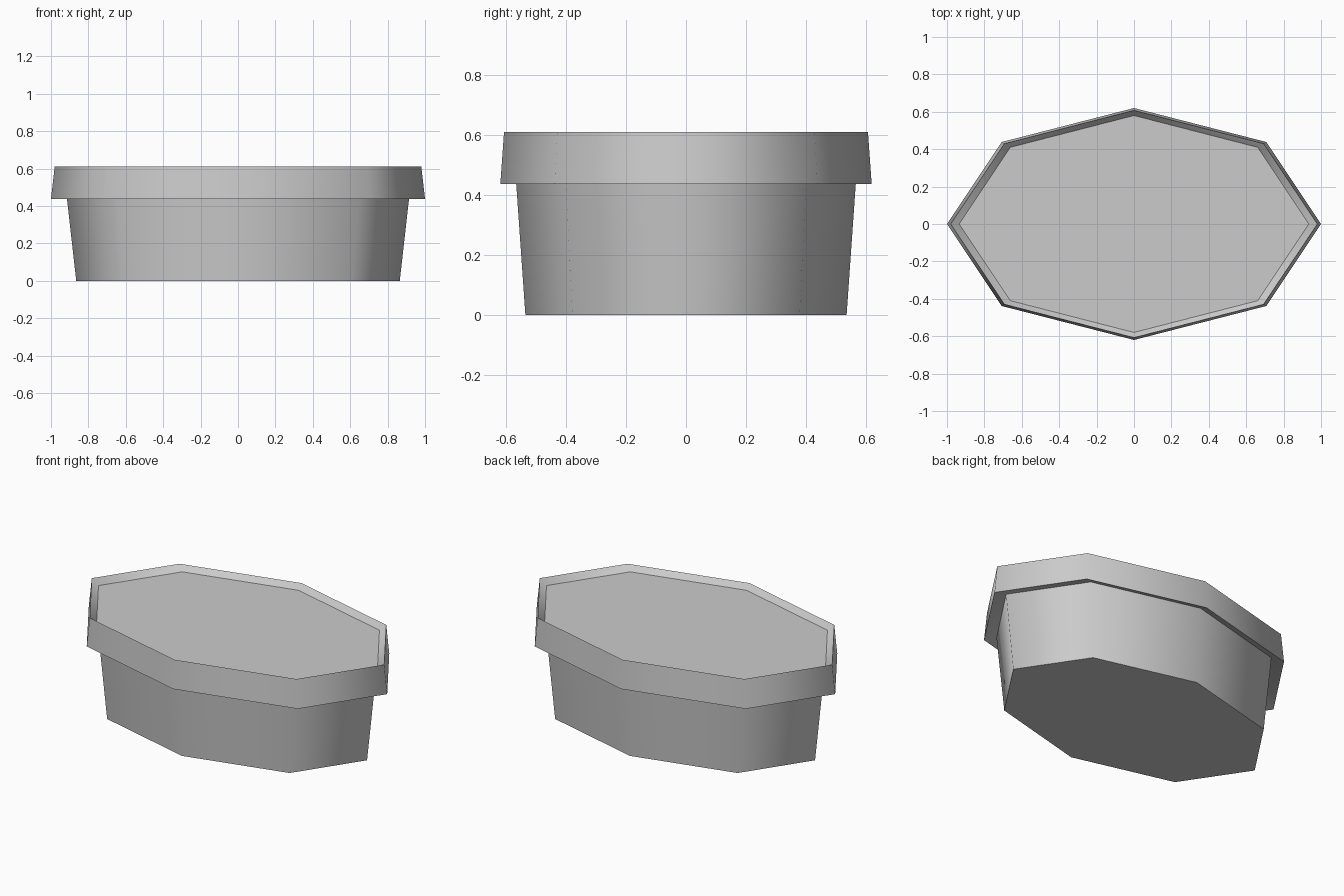
import bpy, bmesh
from math import cos, sin, pi

cube = bpy.data.objects.get("Cube")
if cube:
    bpy.data.objects.remove(cube, do_unlink=True)

SIDES = 8
DEPTH = 0.62  # y squash of the octagon

grey = bpy.data.materials.new("light_grey")
grey.use_nodes = True
colour = (0.6, 0.6, 0.6, 1)
grey.diffuse_color = colour
bsdf = next(n for n in grey.node_tree.nodes if n.type == "BSDF_PRINCIPLED")
bsdf.inputs["Base Color"].default_value = colour


def octagon_solid(name, profile):
    """Stack squashed octagons from (radius, z) pairs and cap both ends."""
    bm = bmesh.new()
    rings = []
    for r, z in profile:
        rings.append([bm.verts.new((r * cos(2 * pi * i / SIDES),
                                    r * DEPTH * sin(2 * pi * i / SIDES), z))
                      for i in range(SIDES)])
    for low, high in zip(rings, rings[1:]):
        for i in range(SIDES):
            j = (i + 1) % SIDES
            bm.faces.new((low[i], low[j], high[j], high[i]))
    bm.faces.new(rings[0][::-1])
    bm.faces.new(rings[-1])
    # soft around the walls, crisp along every rim
    for f in bm.faces:
        f.smooth = True
    for e in bm.edges:
        a, b = e.verts
        e.smooth = abs(a.co.z - b.co.z) > 1e-4
    bmesh.ops.recalc_face_normals(bm, faces=bm.faces)
    mesh = bpy.data.meshes.new(name)
    bm.to_mesh(mesh)
    bm.free()
    mesh.materials.append(grey)
    obj = bpy.data.objects.new(name, mesh)
    bpy.context.collection.objects.link(obj)
    return obj


# Tapered tub
octagon_solid("tub_body", [(0.865, 0), (0.918, 0.47)])

# Overhanging rim with a shallow dish on top and a slight hollow below
octagon_solid("rim_band", [(0.9, 0.46), (1.0, 0.437), (0.98, 0.61), (0.935, 0.577)])
